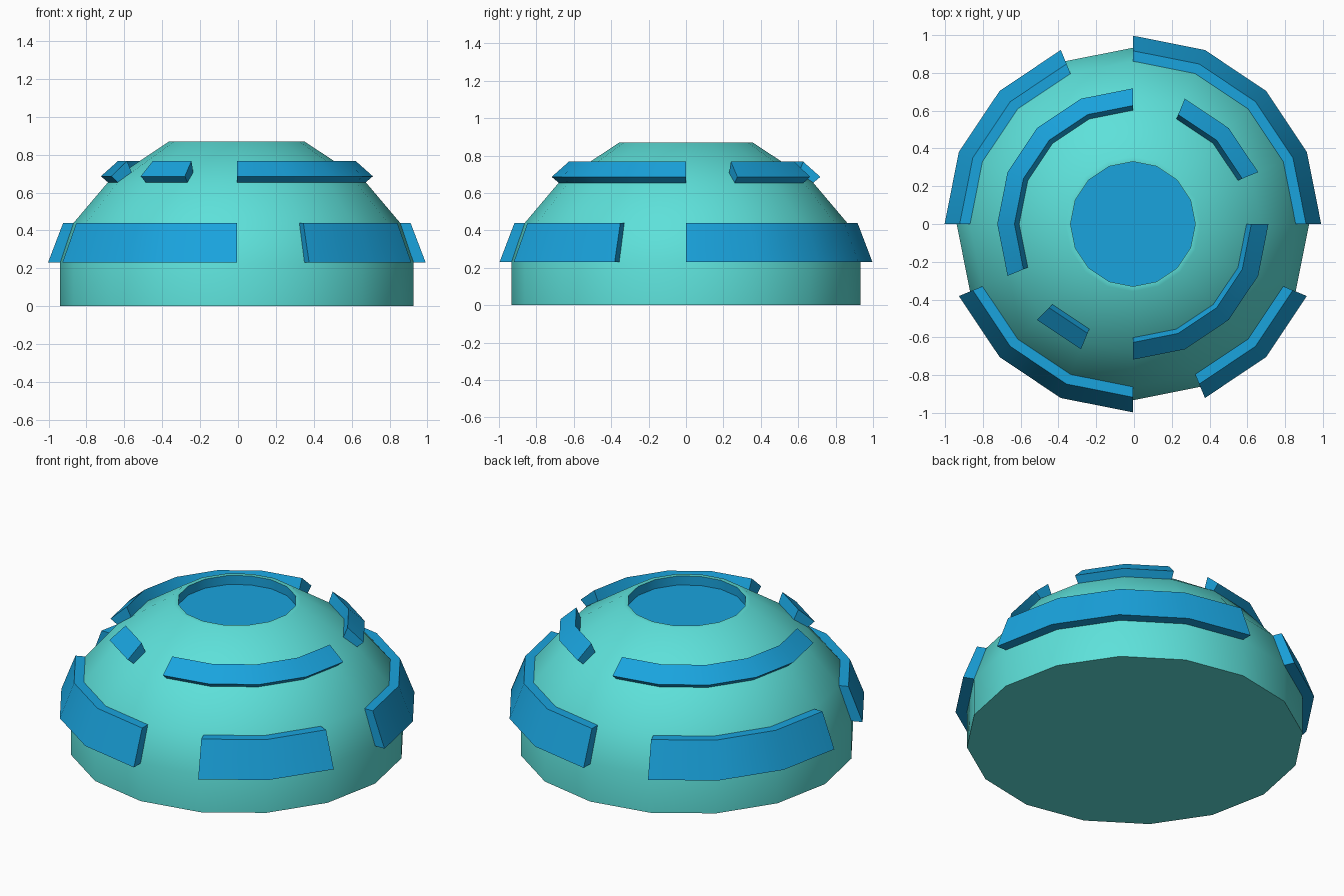
import bpy, bmesh
from math import cos, sin, radians

if "Cube" in bpy.data.objects:
    bpy.data.objects.remove(bpy.data.objects["Cube"])

CX = -0.006       # dome axis
STEP = 22.5       # sixteen sides


def material(name, rgb):
    m = bpy.data.materials.new(name)
    m.diffuse_color = (*rgb, 1)
    m.use_nodes = True
    m.node_tree.nodes["Principled BSDF"].inputs["Base Color"].default_value = m.diffuse_color
    return m


teal = material("teal", (0.11, 0.75, 0.70))
blue = material("blue", (0.01, 0.37, 0.73))


def finish(bm, name, mats):
    bmesh.ops.recalc_face_normals(bm, faces=bm.faces)
    me = bpy.data.meshes.new(name)
    bm.to_mesh(me)
    bm.free()
    ob = bpy.data.objects.new(name, me)
    ob.location.x = CX
    bpy.context.collection.objects.link(ob)
    for m in mats:
        me.materials.append(m)
    bpy.ops.object.select_all(action='DESELECT')
    ob.select_set(True)
    bpy.context.view_layer.objects.active = ob
    bpy.ops.object.shade_smooth_by_angle(angle=radians(40))
    return ob


def ring(bm, profile, angle):
    a = radians(angle)
    return [bm.verts.new((r * cos(a), r * sin(a), z)) for r, z in profile]


# Dome body with a shallow blue recess in the top
profile = [(0.933, 0), (0.933, 0.23), (0.862, 0.44), (0.68, 0.655),
           (0.357, 0.87), (0.33, 0.87), (0.33, 0.815)]
bm = bmesh.new()
cols = [ring(bm, profile, i * STEP) for i in range(16)]
for i in range(16):
    a, b = cols[i], cols[(i + 1) % 16]
    for j in range(len(profile) - 1):
        f = bm.faces.new((a[j], b[j], b[j + 1], a[j + 1]))
        f.material_index = 1 if j == 5 else 0
bm.faces.new([c[0] for c in cols])
bm.faces.new([c[-1] for c in cols]).material_index = 1
finish(bm, "dome", [teal, blue])


# Raised curved plates swept around the dome
def plate(name, section, start, end):
    bm = bmesh.new()
    n = round((end - start) / STEP)
    cols = [ring(bm, section, start + i * STEP) for i in range(n + 1)]
    for a, b in zip(cols, cols[1:]):
        for j in range(4):
            k = (j + 1) % 4
            bm.faces.new((a[j], b[j], b[k], a[k]))
    bm.faces.new(cols[0])
    bm.faces.new(cols[-1])
    finish(bm, name, [blue])


lower = [(0.92, 0.23), (0.997, 0.23), (0.917, 0.44), (0.85, 0.44)]
upper = [(0.67, 0.645), (0.718, 0.686), (0.627, 0.767), (0.595, 0.69)]
for i, (s, e) in enumerate([(0, 90), (112.5, 180), (202.5, 270), (292.5, 337.5)]):
    plate(f"lower_plate_{i + 1}", lower, s, e)
for i, (s, e) in enumerate([(22.5, 67.5), (90, 202.5), (225, 247.5), (270, 360)]):
    plate(f"upper_plate_{i + 1}", upper, s, e)
